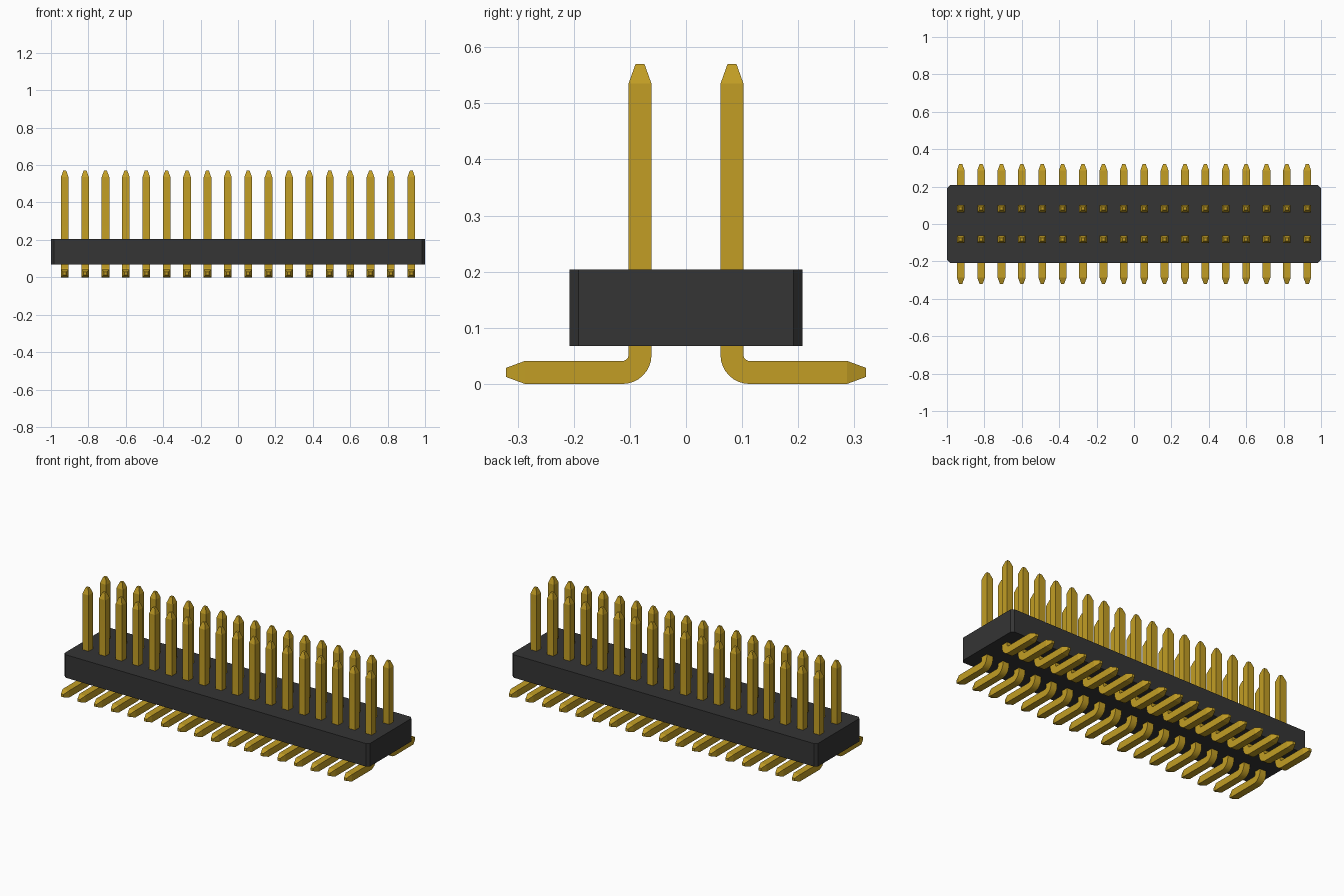
import bpy
import bmesh
import math
from mathutils import Vector

cube = bpy.data.objects.get("Cube")
if cube:
    bpy.data.objects.remove(cube, do_unlink=True)

PIN_COUNT = 18
PITCH = 0.109
ROW_Y = 0.082       # distance of each pin row from the centre line
HALF = 0.0205       # half thickness of the square wire
TIP = 0.008         # half thickness at the blunt tips
BEND = 0.031        # centre-line bend radius


def make_material(name, color, metallic=0.0, roughness=0.5):
    mat = bpy.data.materials.new(name)
    mat.use_nodes = True
    mat.diffuse_color = (*color, 1.0)
    bsdf = mat.node_tree.nodes["Principled BSDF"]
    bsdf.inputs["Base Color"].default_value = (*color, 1.0)
    bsdf.inputs["Metallic"].default_value = metallic
    bsdf.inputs["Roughness"].default_value = roughness
    return mat


def add_object(name, mesh):
    obj = bpy.data.objects.new(name, mesh)
    bpy.context.collection.objects.link(obj)
    return obj


def bm_to_mesh(bm, name, mat):
    bmesh.ops.recalc_face_normals(bm, faces=bm.faces)
    mesh = bpy.data.meshes.new(name)
    bm.to_mesh(mesh)
    bm.free()
    mesh.materials.append(mat)
    return mesh


black = make_material("black plastic", (0.035, 0.035, 0.035))
gold = make_material("gold plating", (0.54, 0.34, 0.018))

# Housing: a block with chamfered vertical edges
bm = bmesh.new()
bmesh.ops.create_cube(bm, size=1.0)
bmesh.ops.scale(bm, vec=(2.0, 0.416, 0.136), verts=bm.verts)
bmesh.ops.translate(bm, vec=(0, 0, 0.136), verts=bm.verts)
uprights = [e for e in bm.edges
            if abs(e.verts[0].co.z - e.verts[1].co.z) > 0.1]
bmesh.ops.bevel(bm, geom=uprights, offset=0.016, segments=1, affect='EDGES')
add_object("housing", bm_to_mesh(bm, "housing", black))

# Pin path: stations of (y, z, direction angle, half thickness), tip to foot
down, out = -math.pi / 2, 0.0
stations = [(ROW_Y, 0.57, down, TIP), (ROW_Y, 0.535, down, HALF)]
for i in range(9):
    a = math.pi / 2 * i / 8
    stations.append((ROW_Y + BEND * (1 - math.cos(a)),
                     HALF + BEND * (1 - math.sin(a)), down + a, HALF))
stations += [(0.287, HALF, out, HALF), (0.321, HALF, out, TIP)]

# Sweep a square section along the path
bm = bmesh.new()
rings = []
for y, z, angle, h in stations:
    side = Vector((0, -math.sin(angle), math.cos(angle)))
    centre = Vector((0, y, z))
    rings.append([bm.verts.new(centre + Vector((sx * h, 0, 0)) + side * (sn * h))
                  for sx, sn in ((-1, -1), (1, -1), (1, 1), (-1, 1))])
for a, b in zip(rings, rings[1:]):
    for k in range(4):
        bm.faces.new((a[k], a[(k + 1) % 4], b[(k + 1) % 4], b[k]))
bm.faces.new(rings[0])
bm.faces.new(rings[-1])
pin_mesh = bm_to_mesh(bm, "bent_pin", gold)

# Two opposite rows sharing the same pin; the front row is turned half round
start = -PITCH * (PIN_COUNT - 1) / 2
for name, turn in (("back_pin_row", 0.0), ("front_pin_row", math.pi)):
    row = add_object(name, pin_mesh)
    row.location.x = start if turn == 0 else -start
    row.rotation_euler.z = turn
    array = row.modifiers.new("row", 'ARRAY')
    array.count = PIN_COUNT
    array.use_relative_offset = False
    array.use_constant_offset = True
    array.constant_offset_displace = (PITCH, 0, 0)

# Smooth bends, crisp wire edges
bpy.ops.object.select_all(action='DESELECT')
row.select_set(True)
bpy.context.view_layer.objects.active = row
bpy.ops.object.shade_smooth_by_angle(angle=math.radians(15))
